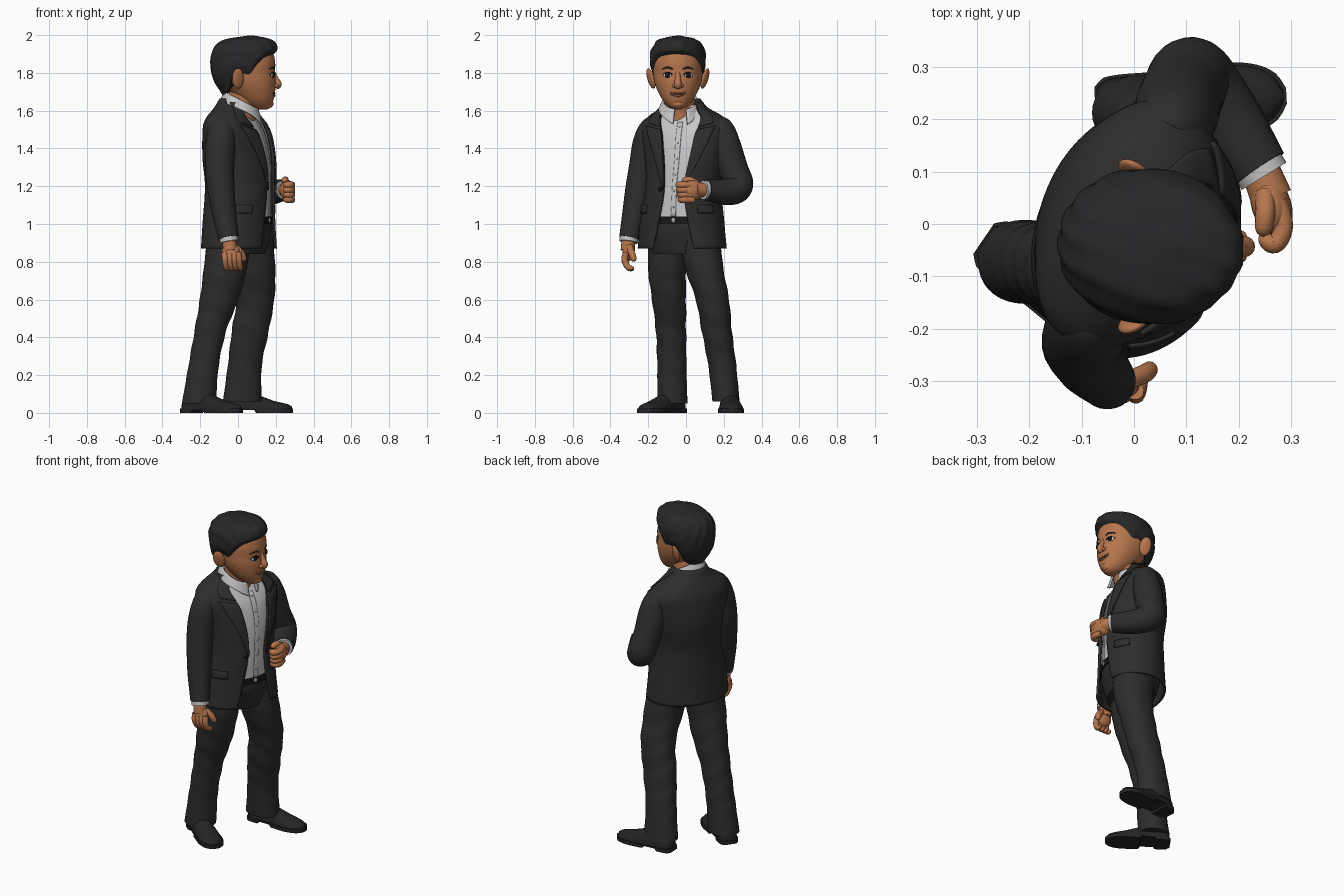
import bpy, bmesh, math
from mathutils import Vector, Matrix, Euler

if "Cube" in bpy.data.objects:
    bpy.data.objects.remove(bpy.data.objects["Cube"])

def material(name, r, g, b):
    m = bpy.data.materials.new(name)
    m.diffuse_color = (r, g, b, 1)
    m.use_nodes = True
    m.node_tree.nodes["Principled BSDF"].inputs["Base Color"].default_value = m.diffuse_color
    return m

SUIT = material("charcoal cloth", .026, .026, .027)
SHIRT = material("pale grey shirt", .56, .56, .57)
SKIN = material("brown skin", .47, .18, .075)
HAIR = material("black hair", .021, .021, .023)
SHOE = material("black leather", .018, .018, .019)
WHITE = material("eye white", .6, .58, .56)
DARK = material("dark detail", .008, .008, .008)
LIPS = material("lip", .38, .13, .06)
METAL = material("buckle metal", .35, .35, .36)

def interp(t, z):
    """Smooth lookup in rows keyed by their first column."""
    n = len(t)
    z = min(max(z, t[0][0]), t[-1][0])
    i = max([k for k in range(n - 1) if t[k][0] <= z])
    h = t[i + 1][0] - t[i][0]
    s = (z - t[i][0]) / h
    def slope(k, j):
        a, b = t[max(k - 1, 0)], t[min(k + 1, n - 1)]
        return (b[j] - a[j]) / (b[0] - a[0])
    return [(2*s**3 - 3*s*s + 1) * t[i][j] + (s**3 - 2*s*s + s) * h * slope(i, j)
            + (3*s*s - 2*s**3) * t[i + 1][j] + (s**3 - s*s) * h * slope(i + 1, j)
            for j in range(1, len(t[0]))]

def finish(name, bm, mat):
    bmesh.ops.remove_doubles(bm, verts=bm.verts, dist=1e-5)
    bmesh.ops.recalc_face_normals(bm, faces=bm.faces)
    me = bpy.data.meshes.new(name)
    bm.to_mesh(me)
    bm.free()
    me.materials.append(mat)
    ob = bpy.data.objects.new(name, me)
    bpy.context.collection.objects.link(ob)
    return ob

def grid(name, f, nu, nv, mat, closed=True, thick=0):
    """Surface f(u, v); closed wraps in u and caps both ends."""
    bm = bmesh.new()
    cols = nu if closed else nu + 1
    rows = [[bm.verts.new(f(i / nu, j / nv)) for i in range(cols)] for j in range(nv + 1)]
    for a, b in zip(rows, rows[1:]):
        for i in range(nu):
            k = (i + 1) % cols
            bm.faces.new((a[i], a[k], b[k], b[i]))
    if closed:
        bm.faces.new(rows[0])
        bm.faces.new(rows[-1])
    ob = finish(name, bm, mat)
    if thick:
        m = ob.modifiers.new("thickness", 'SOLIDIFY')
        m.thickness, m.offset = thick, 0
    return ob

def tube(name, pts, mat, n=24, tip=False, fold=0):
    """Round tube through rows of x, y, z, radius."""
    t = [(i, *p) for i, p in enumerate(pts)]
    last = len(pts) - 1
    P = [Vector(p[:3]) for p in pts]
    nrm = (P[1] - P[0]).cross(P[-1] - P[-2])
    nrm = nrm.normalized() if nrm.length > 1e-4 else (P[1] - P[0]).orthogonal().normalized()
    def f(u, v):
        x = v * last
        c = interp(t, x)
        d = Vector(interp(t, x + .02)[:3]) - Vector(interp(t, x - .02)[:3])
        side = d.cross(nrm).normalized()
        up = side.cross(d).normalized()
        r = c[3] * (1 + fold * math.sin(17 * v + 3 * math.sin(u * math.tau)) * math.sin(math.pi * v))
        if tip and v > .75:
            r *= math.sqrt(max(0, 1 - ((v - .75) / .25) ** 2))
        a = u * math.tau
        return Vector(c[:3]) + r * (math.cos(a) * side + math.sin(a) * up)
    return grid(name, f, n, 8 * last, mat)

def ball(name, loc, size, mat, rot=(0, 0, 0)):
    bm = bmesh.new()
    bmesh.ops.create_uvsphere(bm, u_segments=24, v_segments=14, radius=1)
    bm.transform(Matrix.LocRotScale(Vector(loc), Euler(rot), Vector(size)))
    return finish(name, bm, mat)

def ring(table, a, z, e=2.0, k=1.0, off=0, turn=0):
    """Point at angle a on the rounded section at height z."""
    cx, cy, rx, ry = interp(table, z)
    c, s = math.cos(a), math.sin(a)
    x = math.copysign(abs(c) ** (2 / e), c) * (max(rx, 0) * k + off)
    y = math.copysign(abs(s) ** (2 / e), s) * (max(ry, 0) * k + off)
    ct, st = math.cos(turn), math.sin(turn)
    return Vector((cx + x * ct - y * st, cy + x * st + y * ct, z))

# --- Jacket, open at the front, body turned a little to the right
BODY = [(.87, .005, -.02, .183, .235), (1.0, .005, -.02, .176, .222), (1.2, .01, -.012, .172, .198),
        (1.35, .002, 0, .174, .215), (1.47, -.008, 0, .156, .238), (1.53, -.018, 0, .135, .238),
        (1.57, -.023, -.003, .114, .195), (1.61, -.017, -.01, .1, .125), (1.66, -.005, -.02, .085, .09)]
OPEN = [(.87, .5), (1.0, .38), (1.18, .28), (1.4, .36), (1.5, .42), (1.58, .65), (1.66, 1.2)]
def body(a, z, k=1.0, off=0):
    return ring(BODY, a + .09, z, 2.08, k, off, -.41)
def gap(z):
    return interp(OPEN, z)[0]
def mix(a, b, t):
    return a + (b - a) * t

def jacket(u, v):
    z = mix(.87, 1.66, v)
    return body(mix(gap(z), math.tau - gap(z), u), z)
grid("jacket", jacket, 72, 48, SUIT, False, .014)
grid("shirt", lambda u, v: body(u * math.tau, mix(1.02, 1.63, v), .945), 56, 30, SHIRT)
grid("trouser_top", lambda u, v: body(u * math.tau, mix(.84, 1.02, v), mix(.72, .92, min(1, v * 1.5))),
     48, 12, SUIT)
grid("belt", lambda u, v: body(u * math.tau, mix(1.0, 1.04, v), .955), 56, 2, DARK)

LAPEL = [(1.18, .02), (1.3, .2), (1.42, .36), (1.5, .46), (1.502, .46)]
COLLAR = [(1.5, .34), (1.56, .42), (1.64, .5), (1.66, .5)]
for s, side in ((-1, "right"), (1, "left")):
    def lapel(u, v):
        z = mix(1.18, 1.5, v)
        return body(s * (gap(z) - .01 + u * interp(LAPEL, z)[0]), z + .02 * u * v, 1, .012)
    def notch(u, v):
        z = mix(1.515, 1.645, v)
        return body(s * mix(gap(z) - .02, gap(z) + interp(COLLAR, z)[0], u), z + .02 * u * (1 - v), 1, .011)
    def flap(u, v):
        return body(s * mix(.72, 1.2, u) - .09, mix(1.055, 1.1, v), 1, .01)
    grid(side + "_lapel", lapel, 8, 20, SUIT, False, .008)
    grid(side + "_jacket_collar", notch, 8, 12, SUIT, False, .008)
    grid(side + "_pocket_flap", flap, 10, 3, SUIT, False, .008)
ball("jacket_button", body(-.36, 1.185, 1, .01), (.008, .012, .012), DARK)
ball("belt_buckle", body(0, 1.02, .955), (.006, .012, .014), METAL, (0, 0, -.41))
grid("shirt_placket", lambda u, v: body(mix(-.06, .06, u), mix(1.04, 1.54, v), .945, .003),
     4, 24, SHIRT, False, .004)
for i in range(6):
    ball("shirt_button", body(0, 1.09 + .085 * i, .945, .005), (.003, .005, .005), SHIRT)

# --- Shirt collar and neck
def collar(u, v):
    a = mix(.34, math.tau - .34, u)
    c = math.cos(a)
    r = mix(.112, .09, v)
    z = 1.652 - .048 * c - (1 - v) * (.05 + .035 * max(0, c) ** 3)
    return Vector((.02 + r * c, -.03 + r * math.sin(a), z))
grid("shirt_collar", collar, 40, 6, SHIRT, False, .01)
tube("neck", [(.005, -.025, 1.54, .085), (.02, -.032, 1.62, .08), (.04, -.04, 1.72, .08)], SKIN)

# --- Head
CY = -.043
HEAD = [(1.605, .135, CY, .015, .015), (1.615, .12, CY, .05, .04), (1.65, .1, CY, .086, .076),
        (1.7, .078, CY, .118, .105), (1.75, .055, CY, .145, .124), (1.8, .04, CY, .156, .131),
        (1.86, .036, CY, .16, .132), (1.92, .035, CY, .14, .115), (1.97, .035, CY, .06, .05)]
grid("head", lambda u, v: ring(HEAD, u * math.tau, mix(1.605, 1.97, v), 2.1), 48, 40, SKIN)
def face(dy, z, out=0):
    ry = interp(HEAD, z)[3]
    return ring(HEAD, math.asin(dy / ry), z, 2.1) + Vector((out, 0, 0))
tube("nose", [(*face(0, 1.8, -.008), .012), (*face(0, 1.765, .002), .016), (*face(0, 1.738, .011), .02),
              (*face(0, 1.722, .0), .014)], SKIN, 16)
ball("chin", (.158, CY, 1.637), (.03, .035, .025), SKIN)
for s, side in ((-1, "right"), (1, "left")):
    ball(side + "_nostril", face(.018 * s, 1.732, .004), (.013, .011, .01), SKIN)
    ball(side + "_eye", face(.053 * s, 1.787, -.003), (.008, .024, .013), WHITE, (0, 0, .35 * s))
    ball(side + "_iris", face(.053 * s, 1.787, .002), (.006, .015, .013), DARK, (0, 0, .35 * s))
    tube(side + "_eyelid", [(*face((.029 + .012 * i) * s, 1.789 + z, .001), .004)
                            for i, z in enumerate((0, .011, .012, .008, -.002))], DARK, 8)
    tube(side + "_eyebrow", [(*face(d * s, z, -.001), r) for d, z, r in
                             ((.024, 1.82, .004), (.05, 1.829, .005), (.08, 1.82, .003))], HAIR, 10)
    ball(side + "_ear", (.0, CY + .143 * s, 1.77), (.033, .014, .056), SKIN, (-.25 * s, -.15, -.4 * s))
for z, r, m in ((1.686, .002, DARK), (1.679, .006, LIPS), (1.691, .004, LIPS)):
    tube("mouth", [(*face(d, z + 6 * d * d, 0), r * (1 - 14 * abs(d))) for d in (-.04, -.02, 0, .02, .04)], m, 10)

# --- Hair cap with a hairline that varies round the head
CAP = [(1.66, .03, CY, .11, .098), (1.75, .03, CY, .154, .132), (1.82, .03, CY, .173, .145),
       (1.9, .032, CY, .172, .146), (1.95, .042, CY, .155, .126), (1.98, .055, CY, .112, .092),
       (2.0, .07, CY, 0, 0)]
LINE = [(0, 1.9), (.5, 1.895), (.85, 1.875), (1.1, 1.835), (1.32, 1.79), (1.6, 1.81), (1.85, 1.79),
        (2.1, 1.72), (2.5, 1.69), (3.15, 1.68)]
def hair(u, v):
    a = mix(-math.pi, math.pi, u)
    low = interp(LINE, abs(a))[0]
    z = mix(low, 1.998, math.sin(v * math.pi / 2))
    p = ring(CAP, a, z, 2.05, mix(.92, 1, min(1, v * 8)), 0, -.1)
    w = .0025 * math.sin(110 * (p.y + .35 * p.x) + 3 * math.sin(20 * z)) * min(1, v * 4)
    front = max(0, math.cos(a)) ** 3 * math.sin(min(1, v * 1.6) * math.pi)
    return p + Vector((math.cos(a) * w + .008 * front, math.sin(a) * w, w * .4 * (1 - v)))
grid("hair", hair, 96, 36, HAIR)

# --- Sleeves and cuffs
tube("right_sleeve", [(-.072, -.15, 1.545, .03), (-.082, -.175, 1.51, .068), (-.092, -.203, 1.42, .08),
                      (-.097, -.232, 1.27, .076), (-.08, -.265, 1.1, .067), (-.05, -.3, .925, .054)],
     SUIT, 28, fold=.015)
tube("right_cuff", [(-.052, -.299, .94, .05), (-.046, -.304, .905, .049)], SHIRT)
tube("left_sleeve", [(.055, .152, 1.545, .03), (.065, .178, 1.51, .068), (.08, .208, 1.42, .081),
                     (.093, .25, 1.29, .079), (.112, .278, 1.2, .077), (.165, .215, 1.17, .07),
                     (.24, .105, 1.18, .055)], SUIT, 28, fold=.015)
tube("left_cuff", [(.232, .117, 1.18, .05), (.248, .091, 1.18, .05)], SHIRT)

# --- Right hand hanging, left hand as a loose fist
tube("right_wrist", [(-.048, -.303, .93, .036), (-.042, -.308, .86, .038)], SKIN, 16)
ball("right_palm", (-.038, -.308, .85), (.048, .028, .05), SKIN)
tube("right_thumb", [(-.015, -.3, .88, .018), (.02, -.285, .84, .018), (.035, -.272, .8, .015)], SKIN, 14, True)
for i in range(4):
    x = -.07 + .024 * i
    tube("right_finger", [(x, -.318, .85, .017), (x + .002, -.325, .81, .017), (x + .008, -.307, .772, .016),
                          (x + .012, -.275, .757 + .004 * abs(i - 1), .014)], SKIN, 14, True)
tube("left_wrist", [(.24, .105, 1.18, .037), (.262, .05, 1.18, .04)], SKIN, 16)
ball("left_palm", (.262, .035, 1.178), (.038, .06, .054), SKIN, (0, 0, .3))
tube("left_thumb", [(.25, .06, 1.21, .018), (.25, .02, 1.232, .019), (.245, -.025, 1.228, .016)], SKIN, 14, True)
for i in range(4):
    z = 1.207 - .026 * i
    tube("left_finger", [(.274, .045, z, .018), (.285, -.005, z, .018), (.268, -.038 + .004 * i, z, .018),
                         (.238, -.022, z, .016)], SKIN, 14, True)

# --- Trouser legs: height, centre, half sizes
LEGS = {"right": [(.05, -.207, -.072, .09, .08), (.25, -.182, -.075, .08, .077), (.44, -.145, -.08, .084, .08),
                  (.6, -.1, -.09, .102, .09), (.75, -.07, -.1, .113, .1), (.93, -.045, -.095, .118, .105)],
        "left": [(.06, .022, .212, .102, .072), (.25, .036, .192, .09, .074), (.44, .066, .162, .098, .08),
                 (.6, .092, .14, .1, .088), (.75, .088, .1, .11, .1), (.93, .06, .07, .125, .11)]}
for side, table in LEGS.items():
    def leg(u, v):
        a, z = u * math.tau, mix(table[0][0], .93, v)
        w = .002 * math.sin(48 * z + 2.5 * math.sin(a + 1)) * math.sin(math.pi * v)
        return ring(table, a, z, 2.15, 1, w)
    grid(side + "_trouser_leg", leg, 36, 44, SUIT)

# --- Shoes: distance from heel, half width, top height
UPPER = [(0, .03, .075), (.02, .048, .1), (.12, .054, .115), (.19, .06, .09), (.26, .064, .064),
         (.31, .055, .052), (.34, .036, .044), (.355, .01, .034)]
for side, heel, turn in (("right", (-.283, -.03), -.6), ("left", (-.07, .226), .05)):
    M = Matrix.Translation((*heel, 0)) @ Matrix.Rotation(turn, 4, 'Z')
    def upper(u, v):
        s = .355 * v
        w, h = interp(UPPER, s)
        a = u * math.tau
        return M @ Vector((s, w * math.cos(a), .018 + max(0, (h - .018) * math.sin(a))))
    def sole(u, v):
        s = .365 * v
        w = interp(UPPER, s * .355 / .365)[0] + .005
        y, z = ((1, .022), (-1, .022), (-1, 0), (1, 0))[round(u * 4) % 4]
        arch = .014 if .09 < s < .17 else 0
        return M @ Vector((s - .004, y * w, max(z, arch)))
    grid(side + "_shoe", upper, 32, 30, SHOE)
    grid(side + "_sole", sole, 4, 40, SHOE)

# --- Smooth shading with crisp edges
bpy.ops.object.select_all(action='DESELECT')
for ob in bpy.context.collection.objects:
    ob.select_set(True)
    bpy.context.view_layer.objects.active = ob
bpy.ops.object.shade_smooth_by_angle(angle=math.radians(45))
